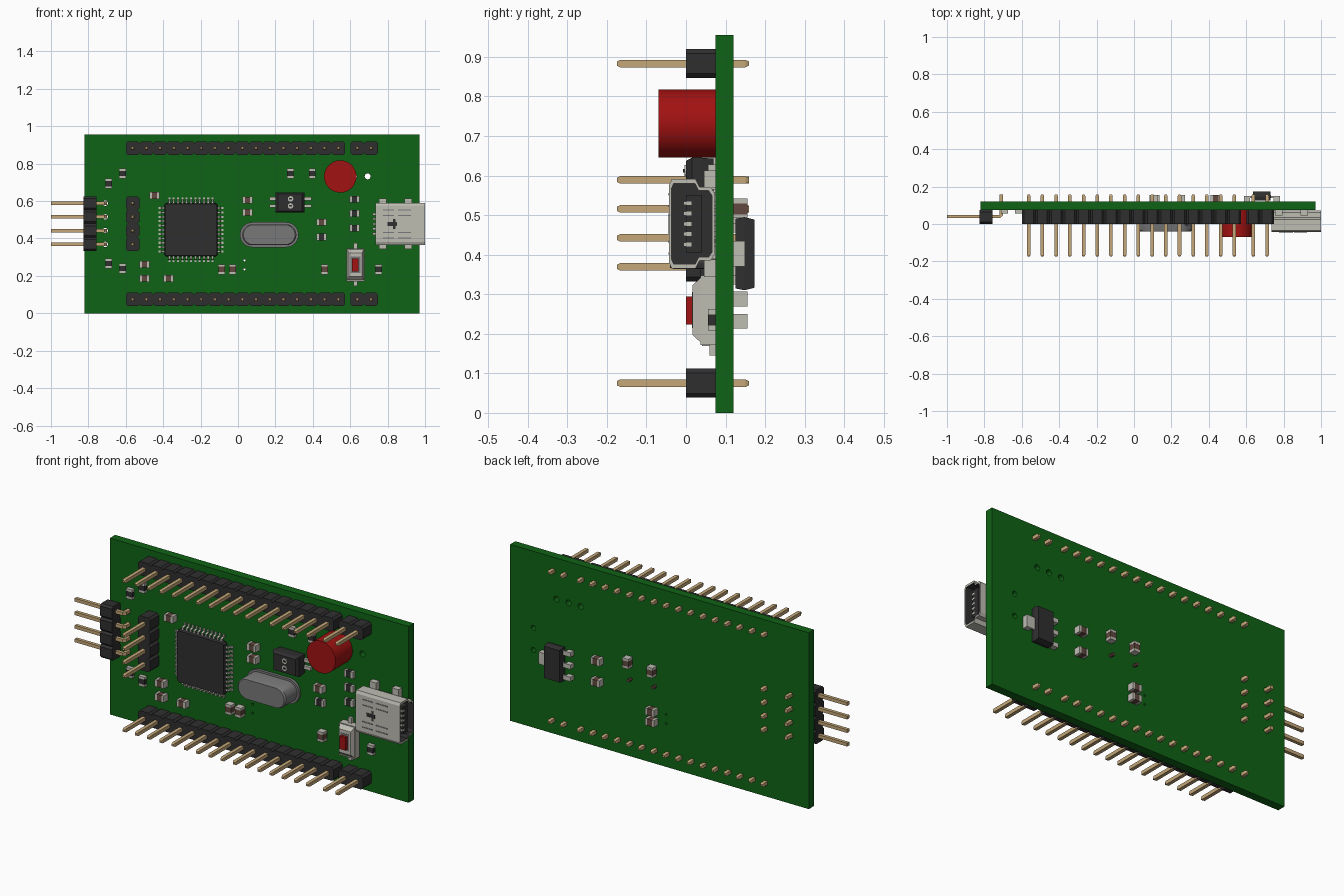
import bpy, bmesh, math
from mathutils import Vector, Matrix

cube = bpy.data.objects.get("Cube")
if cube:
    bpy.data.objects.remove(cube, do_unlink=True)

COLOURS = {
    "board_green": (0.005, 0.125, 0.008), "plastic_black": (0.03, 0.028, 0.03),
    "pin_gold": (0.56, 0.39, 0.19), "metal_silver": (0.52, 0.51, 0.45),
    "crystal_grey": (0.19, 0.19, 0.19), "lamp_red": (0.36, 0.006, 0.006),
    "capacitor_brown": (0.12, 0.065, 0.05),
}
NAMES = list(COLOURS)
GREEN, BLACK, GOLD, SILVER, GREY, RED, BROWN = range(7)
MATS = []
for name, c in COLOURS.items():
    m = bpy.data.materials.new(name)
    m.use_nodes = True
    m.diffuse_color = (*c, 1)
    m.node_tree.nodes["Principled BSDF"].inputs["Base Color"].default_value = (*c, 1)
    MATS.append(m)


def loft(bm, pts, axis, sections, mat):
    """Skin a 2D outline through (position, scale[, material]) sections along an axis."""
    cu = (min(p[0] for p in pts) + max(p[0] for p in pts)) / 2
    cv = (min(p[1] for p in pts) + max(p[1] for p in pts)) / 2
    rings = []
    for s in sections:
        ring = []
        for u, v in pts:
            u, v, a = cu + (u - cu) * s[1], cv + (v - cv) * s[1], s[0]
            ring.append(bm.verts.new({"x": (a, u, v), "y": (u, a, v), "z": (u, v, a)}[axis]))
        rings.append(ring)
    n, faces = len(pts), []
    for i in range(len(rings) - 1):
        m = sections[i + 1][2] if len(sections[i + 1]) > 2 else mat
        for k in range(n):
            f = bm.faces.new((rings[i][k], rings[i][(k + 1) % n],
                              rings[i + 1][(k + 1) % n], rings[i + 1][k]))
            f.material_index = m
            faces.append(f)
    for ring, s in ((rings[0], sections[0]), (rings[-1], sections[-1])):
        f = bm.faces.new(ring)
        f.material_index = s[2] if len(s) > 2 else mat
        faces.append(f)
    bmesh.ops.recalc_face_normals(bm, faces=faces)
    return [v for r in rings for v in r]


def rect(u, v, hu, hv, c=0):
    """Rectangle outline, with optional cut corners."""
    if not c:
        return [(u - hu, v - hv), (u + hu, v - hv), (u + hu, v + hv), (u - hu, v + hv)]
    return [(u - hu + c, v - hv), (u + hu - c, v - hv), (u + hu, v - hv + c), (u + hu, v + hv - c),
            (u + hu - c, v + hv), (u - hu + c, v + hv), (u - hu, v + hv - c), (u - hu, v - hv + c)]


def circle(u, v, r, n=24):
    return [(u + r * math.cos(2 * math.pi * i / n), v + r * math.sin(2 * math.pi * i / n)) for i in range(n)]


def stadium(u, v, hl, r, n=16):
    pts = []
    for side, start in ((1, -math.pi / 2), (-1, math.pi / 2)):
        pts += [(u + side * (hl - r) + r * math.cos(start + math.pi * i / n),
                 v + r * math.sin(start + math.pi * i / n)) for i in range(n + 1)]
    return pts


def box(bm, x0, x1, y0, y1, z0, z1, mat):
    return loft(bm, rect((x0 + x1) / 2, (z0 + z1) / 2, (x1 - x0) / 2, (z1 - z0) / 2),
                "y", [(y0, 1), (y1, 1)], mat)


def finish(name, bm, smooth=False):
    me = bpy.data.meshes.new(name)
    for m in MATS:
        me.materials.append(m)
    bm.to_mesh(me)
    bm.free()
    ob = bpy.data.objects.new(name, me)
    bpy.context.collection.objects.link(ob)
    if smooth:
        bpy.ops.object.select_all(action="DESELECT")
        ob.select_set(True)
        bpy.context.view_layer.objects.active = ob
        bpy.ops.object.shade_smooth_by_angle(angle=math.radians(35))
    return ob


F, B, PITCH = 0.075, 0.12, 0.0733       # board front face, back face, pin spacing
SIDE_Z = [0.369 + PITCH * i for i in range(4)]

# Circuit board with drilled holes
bm = bmesh.new()
box(bm, -0.82, 0.97, F, B, 0, 0.955, GREEN)
board = finish("circuit_board", bm)
bm = bmesh.new()
holes = [(0.547, 0.732, 0.016), (0.62, 0.732, 0.016), (0.693, 0.732, 0.016), (0.83, 0.54, 0.014),
         (0.83, 0.42, 0.014), (0.035, 0.283, 0.006), (0.035, 0.235, 0.006)]
holes += [(-0.71, z, 0.0145) for z in SIDE_Z]
for x, z, r in holes:
    loft(bm, circle(x, z, r, 16), "y", [(0.0, 1), (0.2, 1)], GREEN)
cutter = finish("hole_cutter", bm)
cutter.hide_render = True
mod = board.modifiers.new("holes", "BOOLEAN")
mod.operation, mod.solver, mod.object = "DIFFERENCE", "EXACT", cutter
bpy.context.view_layer.objects.active = board
bpy.ops.object.modifier_apply(modifier=mod.name)
bpy.data.objects.remove(cutter, do_unlink=True)


# Straight pin headers
def header(name, spots):
    bm = bmesh.new()
    for x, z in spots:
        loft(bm, rect(x, z, PITCH / 2, PITCH / 2, 0.011), "y", [(0, 1), (F, 1)], BLACK)
        loft(bm, rect(x, z, 0.0095, 0.0095), "y",
             [(-0.175, 0.55), (-0.166, 1), (0.15, 1), (0.159, 0.55)], GOLD)
    finish(name, bm)


for tag, z in (("bottom", 0.075), ("top", 0.883)):
    header(tag + "_long_header", [(-0.563 + PITCH * i, z) for i in range(16)])
    header(tag + "_short_header", [(0.638 + PITCH * i, z) for i in range(2)])
header("inner_side_header", [(-0.563, z) for z in SIDE_Z])

# Right-angle header on the side edge
bm = bmesh.new()
bend = [(-1, 0.031), (-0.715, 0.031), (-0.701, 0.045), (-0.701, 0.159), (-0.719, 0.159),
        (-0.719, 0.049), (-1, 0.049)]
for z in SIDE_Z:
    loft(bm, rect(0.0375, z, 0.0375, PITCH / 2, 0.011), "x", [(-0.826, 1), (-0.756, 1)], BLACK)
    loft(bm, bend, "z", [(z - 0.009, 1), (z + 0.009, 1)], GOLD)
finish("right_angle_header", bm)

# Main chip with gull-wing leads on four sides
bm = bmesh.new()
cx, cz = -0.2515, 0.4465
loft(bm, rect(cx, cz, 0.142, 0.142, 0.008), "y", [(0.069, 0.975), (0.053, 1), (0.036, 0.975)], BLACK)
lead = [(0.138, 0.05), (0.155, 0.05), (0.161, 0.068), (0.173, 0.068), (0.173, 0.074),
        (0.156, 0.074), (0.150, 0.056), (0.138, 0.056)]
for side in range(4):
    verts = []
    for i in range(-5, 6):
        verts += loft(bm, lead, "z", [(i * 0.0231 - 0.0055, 1), (i * 0.0231 + 0.0055, 1)], SILVER)
    bmesh.ops.rotate(bm, verts=verts, matrix=Matrix.Rotation(side * math.pi / 2, 3, "Y"))
    bmesh.ops.translate(bm, verts=verts, vec=Vector((cx, 0, cz)))
finish("main_chip", bm)

# Crystal can with flange and leads
bm = bmesh.new()
loft(bm, stadium(0.167, 0.42, 0.157, 0.067), "y", [(F, 1), (0.06, 1)], GREY)
loft(bm, stadium(0.167, 0.42, 0.145, 0.056), "y", [(0.06, 1), (-0.032, 1), (-0.04, 0.95)], GREY)
for x in (0.1, 0.245):
    loft(bm, circle(x, 0.42, 0.009, 8), "y", [(0.07, 1), (0.145, 1)], BROWN)
finish("crystal", bm, True)

# Red round component
bm = bmesh.new()
loft(bm, circle(0.547, 0.7315, 0.0865, 48), "y", [(F, 1), (-0.07, 1)], RED)
finish("red_cylinder", bm, True)

# Small two-way switch
bm = bmesh.new()
loft(bm, rect(0.278, 0.592, 0.077, 0.053), "y", [(0.07, 0.95), (0.04, 1), (0.015, 1), (0.0, 0.85)], BLACK)
for z in (0.574, 0.612):
    loft(bm, circle(0.281, z, 0.015, 12), "y", [(0.002, 1), (-0.004, 1)], SILVER)
    box(bm, 0.274, 0.288, -0.008, 0, z - 0.004, z + 0.004, BLACK)
    for x0, x1 in ((0.168, 0.21), (0.345, 0.392)):
        box(bm, x0, x1, 0.06, F, z - 0.009, z + 0.009, SILVER)
finish("slide_switch", bm)

# Push button
bm = bmesh.new()
box(bm, 0.58, 0.676, 0.037, F, 0.171, 0.347, SILVER)
loft(bm, rect(0.628, 0.26, 0.046, 0.083), "y", [(0.038, 1), (0.017, 0.76)], SILVER)
loft(bm, rect(0.628, 0.26, 0.026, 0.045), "y", [(0.018, 1), (0.0155, 1)], GREY)
box(bm, 0.609, 0.644, 0.0, 0.03, 0.224, 0.294, RED)
for z0, z1 in ((0.145, 0.18), (0.34, 0.375)):
    box(bm, 0.617, 0.639, 0.06, F, z0, z1, SILVER)
finish("push_button", bm)

# Socket: hollow metal shell, tongue with contacts, mounting tabs
bm = bmesh.new()
half = [(-0.043, 0.098), (-0.036, 0.113), (0.024, 0.113), (0.034, 0.093), (0.062, 0.093), (0.072, 0.078)]
shell = [(y, 0.478 + h) for y, h in half] + [(y, 0.478 - h) for y, h in reversed(half)]
loft(bm, shell, "x", [(0.735, 1, SILVER), (1.0, 1), (1.0, 0.9), (0.85, 0.9, BLACK)], SILVER)
box(bm, 0.84, 0.988, 0.0, 0.04, 0.405, 0.551, BLACK)
for i in range(5):
    z = 0.478 + (i - 2) * 0.026
    box(bm, 0.86, 0.989, -0.006, 0.014, z - 0.005, z + 0.005, SILVER)
    box(bm, 0.72, 0.74, 0.06, F, z - 0.006, z + 0.006, SILVER)
for s in (-1, 1):
    for x in (0.775, 0.91):
        za, zb = sorted((0.478 + s * 0.09, 0.478 + s * 0.135))
        box(bm, x - 0.02, x + 0.02, 0.045, F, za, zb, SILVER)
    for x0, x1 in ((0.775, 0.835), (0.855, 0.925)):
        for d in (0.045, 0.075):
            z = 0.478 + s * d
            box(bm, x0, x1, -0.0445, -0.04, z - 0.003, z + 0.003, GREY)
box(bm, 0.8, 0.85, -0.0445, -0.04, 0.468, 0.488, BLACK)
box(bm, 0.83, 0.842, -0.0446, -0.04, 0.452, 0.504, BLACK)
finish("cable_socket", bm)


# Small chip parts: body with a silver cap on each end
def chips(name, spots, mat, depth, face=F, out=-1):
    bm = bmesh.new()
    for x, z, upright in spots:
        for a, b, m in ((-0.027, -0.014, SILVER), (-0.014, 0.014, mat), (0.014, 0.027, SILVER)):
            w = 0.0185 if m == SILVER else 0.0175
            d = depth if m == SILVER else depth - 0.001
            ya, yb = sorted((face, face + out * d))
            if upright:
                box(bm, x - w, x + w, ya, yb, z + a, z + b, m)
            else:
                box(bm, x + a, x + b, ya, yb, z - w, z + w, m)
    finish(name, bm)


chips("resistors", [(-0.617, 0.747, 1), (-0.692, 0.693, 1), (0.28, 0.747, 1), (0.397, 0.747, 1),
                    (-0.692, 0.267, 1), (-0.617, 0.24, 1), (0.752, 0.235, 1), (0.623, 0.61, 0),
                    (0.623, 0.534, 0), (0.623, 0.455, 0), (0.447, 0.408, 0)], BLACK, 0.02)
chips("front_capacitors", [(-0.446, 0.63, 0), (0.051, 0.605, 0), (0.051, 0.54, 0), (0.447, 0.487, 0),
                           (-0.5, 0.262, 0), (-0.5, 0.187, 0), (-0.371, 0.187, 0), (-0.088, 0.235, 1),
                           (-0.029, 0.235, 1), (0.463, 0.235, 1)], BROWN, 0.035)
chips("back_capacitors", [(0.437, 0.475, 0), (0.437, 0.36, 0), (0.255, 0.515, 1), (0.11, 0.505, 1),
                          (0.11, 0.288, 0), (0.11, 0.232, 0)], BROWN, 0.036, B, 1)

# Voltage regulator on the back
bm = bmesh.new()
loft(bm, rect(0.683, 0.4025, 0.049, 0.0925), "y", [(0.125, 0.95), (0.148, 1), (0.173, 0.93)], BLACK)
box(bm, 0.725, 0.755, 0.14, 0.149, 0.37, 0.435, SILVER)
box(bm, 0.747, 0.78, B, 0.149, 0.37, 0.435, SILVER)
for i in (-1, 0, 1):
    z = 0.4025 + i * 0.066
    box(bm, 0.615, 0.64, 0.14, 0.149, z - 0.012, z + 0.012, SILVER)
    box(bm, 0.588, 0.62, B, 0.149, z - 0.012, z + 0.012, SILVER)
finish("voltage_regulator", bm)
